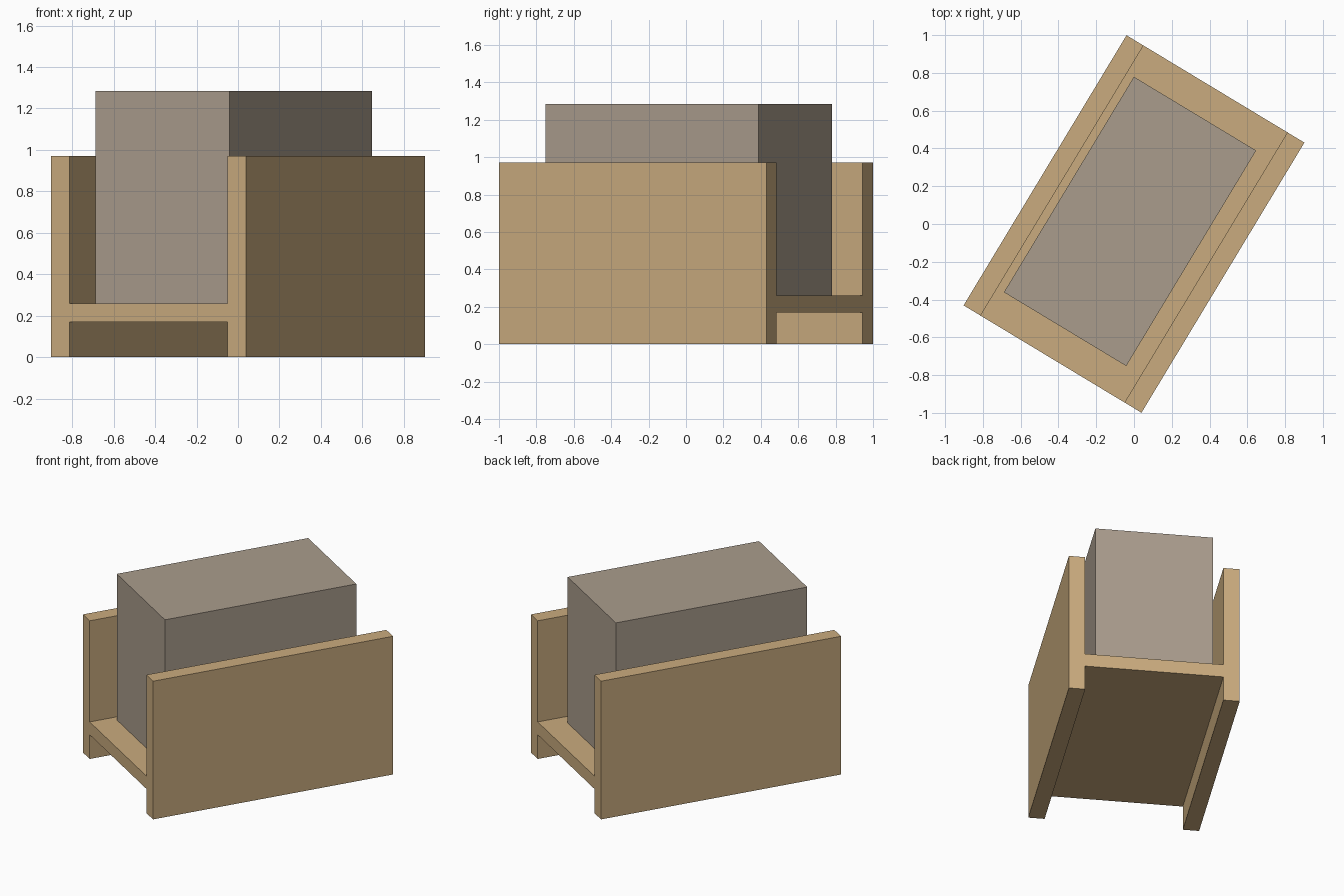
import bpy, math
from mathutils import Matrix

if "Cube" in bpy.data.objects:
    bpy.data.objects.remove(bpy.data.objects["Cube"])

ANGLE = math.radians(-31.1)          # whole model is turned about z
LENGTH, WIDTH, PANEL = 1.67, 1.10, 0.105


def material(name, color):
    m = bpy.data.materials.new(name)
    m.diffuse_color = (*color, 1)
    m.use_nodes = True
    m.node_tree.nodes["Principled BSDF"].inputs["Base Color"].default_value = m.diffuse_color
    return m


wood = material("light_wood", (0.59, 0.41, 0.21))
grey = material("warm_grey", (0.40, 0.335, 0.265))


def box(name, x, y, z0, z1, sx, sy, mat):
    """Box centred at x, y in the turned frame, between heights z0 and z1."""
    pos = Matrix.Rotation(ANGLE, 3, 'Z') @ Matrix.Translation((x, y, (z0 + z1) / 2)).to_translation()
    bpy.ops.mesh.primitive_cube_add(size=1, location=pos, rotation=(0, 0, ANGLE))
    ob = bpy.context.object
    ob.name = name
    ob.scale = (sx, sy, z1 - z0)
    bpy.ops.object.transform_apply(location=False, rotation=False, scale=True)
    ob.data.materials.append(mat)


# Two upright side panels
for side, name in ((-1, "left_panel"), (1, "right_panel")):
    box(name, side * (WIDTH - PANEL) / 2, 0, 0, 0.97, PANEL, LENGTH, wood)

# Shelf held between the panels
box("shelf", 0, 0, 0.17, 0.26, WIDTH - 2 * PANEL, LENGTH, wood)

# Tall block standing on the shelf, slightly off centre
box("block", -0.025, 0.001, 0.26, 1.285, 0.756, 1.332, grey)
